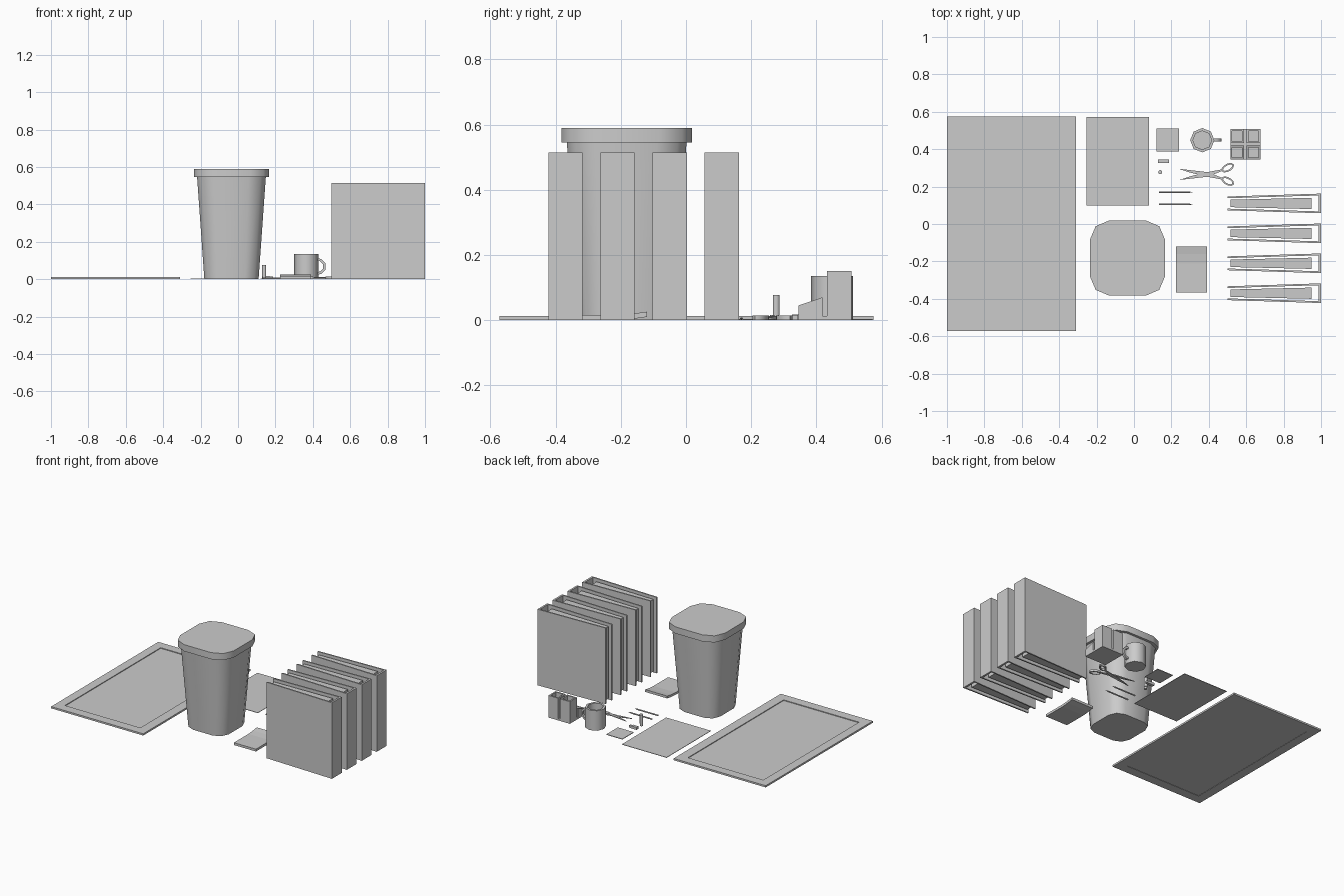
import bpy, math
from math import sin, cos, pi, radians

if "Cube" in bpy.data.objects:
    bpy.data.objects.remove(bpy.data.objects["Cube"])


def loft(name, loops, closed=False, smooth=False):
    """Skin a list of equal-length point loops; cap the ends unless closed."""
    n, m = len(loops[0]), len(loops)
    verts = [p for lp in loops for p in lp]
    faces = []
    for i in range(m if closed else m - 1):
        a, b = i * n, ((i + 1) % m) * n
        for k in range(n):
            j = (k + 1) % n
            faces.append((a + k, a + j, b + j, b + k))
    if not closed:
        faces.append(tuple(reversed(range(n))))
        faces.append(tuple(range((m - 1) * n, m * n)))
    me = bpy.data.meshes.new(name)
    me.from_pydata(verts, [], faces)
    ob = bpy.data.objects.new(name, me)
    bpy.context.collection.objects.link(ob)
    bpy.context.view_layer.objects.active = ob
    ob.select_set(True)
    bpy.ops.object.mode_set(mode='EDIT')
    bpy.ops.mesh.select_all(action='SELECT')
    bpy.ops.mesh.normals_make_consistent(inside=False)
    bpy.ops.object.mode_set(mode='OBJECT')
    if smooth:
        bpy.ops.object.shade_smooth_by_angle(angle=radians(50))
    ob.select_set(False)
    return ob


def at(pts, z):
    return [(x, y, z) for x, y in pts]


def rect(x0, x1, y0, y1):
    return [(x0, y0), (x1, y0), (x1, y1), (x0, y1)]


def ngon(cx, cy, r, n):
    return [(cx + r * cos(2 * pi * k / n), cy + r * sin(2 * pi * k / n)) for k in range(n)]


def prism(name, pts, z0, z1, smooth=False):
    return loft(name, [at(pts, z0), at(pts, z1)], smooth=smooth)


def ring(name, outer, inner, z0, z1, smooth=False):
    return loft(name, [at(outer, z0), at(outer, z1), at(inner, z1), at(inner, z0)],
                closed=True, smooth=smooth)


def vessel(name, outer, inner, z0, z1, floor, smooth=False):
    return loft(name, [at(outer, z0), at(outer, z1), at(inner, z1), at(inner, floor)],
                smooth=smooth)


# Framed board
ring("board_frame", rect(-1, -.31, -.572, .575), rect(-.94, -.375, -.51, .515), 0, .012)
prism("board_panel", rect(-.94, -.375, -.51, .515), .002, .007)

# Loose sheets
prism("paper_sheet", rect(-.255, .08, .098, .572), 0, .003)
prism("sticky_note", rect(.12, .24, .388, .51), 0, .004)


# Waste bin with overhanging lid
def soft_square(h):
    quarter = [(h, h * .5), (h * .85, h * .85), (h * .5, h)]
    pts = []
    for q in range(4):
        for x, y in quarter:
            for _ in range(q):
                x, y = -y, x
            pts.append((x - .035, y - .182))
    return pts


loft("bin_body", [at(soft_square(.145), 0), at(soft_square(.184), .55)], smooth=True)
prism("bin_lid", soft_square(.2), .545, .59, smooth=True)

# Four ring binders: C-shaped cover around a block of pages
cover = [(.5, -.037), (1, -.0525), (1, .0525), (.5, .037),
         (.5, .028), (.987, .0425), (.987, -.0425), (.5, -.028)]
pages = [(.517, -.02), (.95, -.03), (.95, .03), (.517, .02)]
for i in range(4):
    cy = .11 - .16 * i
    prism(f"binder_cover_{i + 1}", [(x, y + cy) for x, y in cover], 0, .515)
    prism(f"binder_pages_{i + 1}", [(x, y + cy) for x, y in pages], .012, .5)

# Notepad curling up at its far edge
profile = [(-.365, 0), (-.21, 0), (-.16, .004), (-.12, .01)]
loft("notepad", [[(.225, y, z), (.39, y, z), (.39, y, z + .016), (.225, y, z + .016)]
                 for y, z in profile])

# Mug
vessel("mug_body", ngon(.365, .448, .065, 8), ngon(.365, .448, .05, 8), 0, .135, .012, smooth=True)
arc = [radians(a) for a in (-100, -67, -22, 22, 67, 100)]
loft("mug_handle", [[(.428 + rx * cos(a), .448 + dy, .068 + rz * sin(a))
                     for rx, rz, dy in ((.043, .044, -.008), (.043, .044, .008),
                                        (.029, .03, .008), (.029, .03, -.008))]
                    for a in arc], smooth=True)

# Desk organiser: base plate with two short sloped cups and two tall cups
prism("organiser_base", rect(.515, .675, .345, .508), 0, .012)
for side, x0 in (("left", .515), ("right", .602)):
    for row, y0, y1, h0, h1 in (("front", .345, .419, .045, .07), ("back", .432, .508, .15, .15)):
        w = .01
        outer = rect(x0, x0 + .073, y0, y1)
        inner = rect(x0 + w, x0 + .073 - w, y0 + w, y1 - w)
        slope = lambda pts: [(x, y, h0 + (h1 - h0) * (y - y0) / (y1 - y0)) for x, y in pts]
        loft(f"organiser_cup_{row}_{side}",
             [at(outer, .01), slope(outer), slope(inner), at(inner, .016)])

# Scissors: two crossing halves, each a blade, arm and finger loop
for name, s, z in (("upper", 1, .002), ("lower", -1, .007)):
    blade = [(.24, -.03), (.395, -.012), (.47, .018), (.475, .028), (.39, .012), (.30, -.01)]
    prism(f"scissor_blade_{name}", [(x, .265 + s * y) for x, y in blade], z, z + .005)

    def oval(ra, rb):
        c, d = cos(.5), sin(.5)
        pts = []
        for k in range(10):
            u, v = ra * cos(k * pi / 5), rb * sin(k * pi / 5)
            pts.append((.501 + c * u - d * v, .265 + s * (.036 + d * u + c * v)))
        return pts

    ring(f"scissor_loop_{name}", oval(.037, .021), oval(.028, .012), .001, .014, smooth=True)
prism("scissor_pivot", ngon(.395, .265, .007, 8), .001, .015)


# Pencils with sharpened tips
def section(x, y, r):
    return [(x, y + r * cos(k * pi / 3), .0045 + r * sin(k * pi / 3)) for k in range(6)]


for i, y in enumerate((.105, .17)):
    loft(f"pencil_{i + 1}", [section(.135, y, .0045), section(.292, y, .0045),
                             section(.312, y, .0005)])

# Eraser and its sleeve
prism("eraser", rect(.13, .187, .327, .344), .001, .015)
prism("eraser_sleeve", rect(.129, .17, .325, .346), 0, .017)

# Glue stick
prism("glue_stick_base", ngon(.14, .277, .0095, 10), 0, .015, smooth=True)
prism("glue_stick_cap", ngon(.14, .277, .011, 10), .015, .077, smooth=True)
